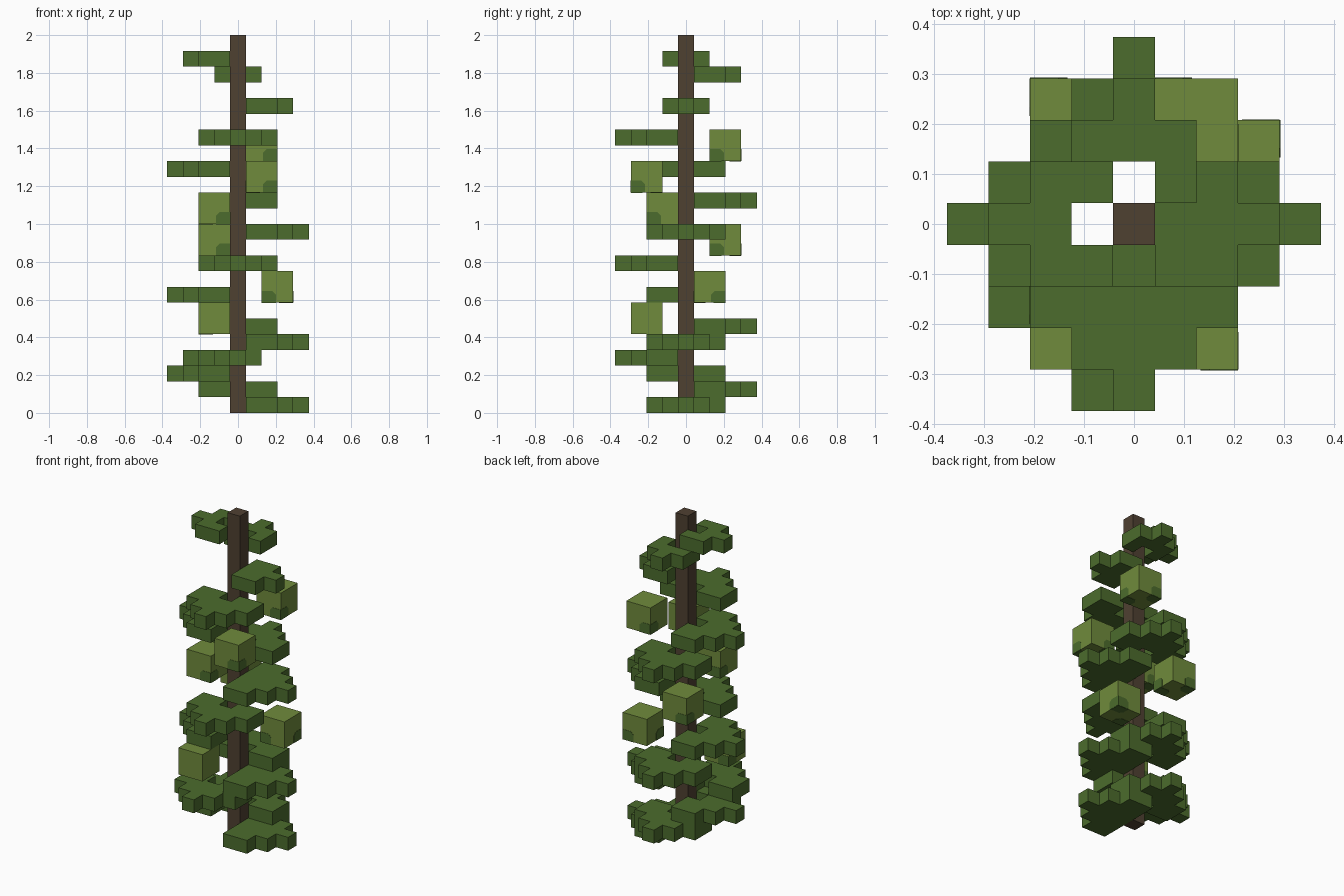
import bpy
import bmesh
import math
from mathutils import Matrix, Vector

cube = bpy.data.objects.get("Cube")
if cube:
    bpy.data.objects.remove(cube, do_unlink=True)

U = 2 / 24  # one block


def material(name, rgb):
    mat = bpy.data.materials.new(name)
    mat.use_nodes = True
    mat.diffuse_color = (*rgb, 1)
    mat.node_tree.nodes["Principled BSDF"].inputs["Base Color"].default_value = (*rgb, 1)
    return mat


bark = material("brown bark", (0.078, 0.052, 0.031))
leaf_green = material("leaf green", (0.072, 0.15, 0.026))
pod_green = material("light pod green", (0.162, 0.258, 0.045))


def finish(name, bm, mat):
    bmesh.ops.recalc_face_normals(bm, faces=bm.faces)
    mesh = bpy.data.meshes.new(name)
    bm.to_mesh(mesh)
    bm.free()
    mesh.materials.append(mat)
    obj = bpy.data.objects.new(name, mesh)
    bpy.context.collection.objects.link(obj)
    return obj


def box(name, low, size, mat):
    bm = bmesh.new()
    bmesh.ops.create_cube(bm, size=1)
    for v in bm.verts:
        v.co = (Vector(low) + (v.co + Vector((0.5, 0.5, 0.5))) * Vector(size)) * U
    return finish(name, bm, mat)


def prism(bm, points, depth):
    """Extrude a flat outline along its normal."""
    face = bm.faces.new([bm.verts.new(p) for p in points])
    ext = bmesh.ops.extrude_face_region(bm, geom=[face])
    top = [g for g in ext["geom"] if isinstance(g, bmesh.types.BMVert)]
    bmesh.ops.translate(bm, verts=top, vec=depth)


def leaf(name, level, quarter, length, shift=0):
    """Stepped leaf, mirrored about its midrib, turned by quarter turns."""
    notched = quarter != 0
    half = [(1.5, 0.5), (0.5, 0.5)] if notched else []
    half.append((0.5, length - 1.5))
    for w in range(length - 2, -1, -1):
        d = length - w + 0.5
        half += [(d, w + 0.5)]
        if w:
            half += [(d, w - 0.5)]
    outline = half + [(d, -w) for d, w in reversed(half)]
    bm = bmesh.new()
    prism(bm, [(d * U, (w + shift) * U, level * U) for d, w in outline], (0, 0, U))
    turn = Matrix.Rotation(quarter * math.pi / 2, 4, "Z")
    bmesh.ops.transform(bm, matrix=turn, verts=bm.verts)
    finish(name, bm, leaf_green)


def patch(name, corner, sx, sy):
    """Thin clipped plates around a lower pod corner."""
    a, b, c, t = 0.9, 0.75, 0.22, 0.02
    shape = [(0, 0), (a, 0), (a, b - c), (a - c, b), (0, b)]
    bm = bmesh.new()
    prism(bm, [(p, 0, q) for p, q in shape], (0, -t, 0))
    prism(bm, [(0, p, q) for p, q in shape], (-t, 0, 0))
    prism(bm, [(p, q, 0) for p, q in shape], (0, 0, -t))
    for v in bm.verts:
        v.co = (Vector(corner) + v.co * Vector((sx, sy, 1))) * U
    finish(name, bm, leaf_green)


# Trunk
box("trunk", (-0.5, -0.5, 0), (1, 1, 24), bark)

# Leaves spiral round the trunk, one direction after another
levels = [0, 1, 2, 3, 4, 5, 7, 9, 11, 13, 15, 17, 19, 21, 22]
for i, level in enumerate(levels):
    leaf(f"leaf_{i + 1}", level, i % 4, 4 if level < 18 else 3,
         -1 if level == 3 else 0)

# Hanging pods: lowest corner in blocks, then the corners carrying a patch
pods = [
    ((-2.5, -3.5, 5), [(0, 1)]),
    ((1.5, 0.5, 7), [(0, 0), (1, 1)]),
    ((-2.5, 1.5, 10), [(1, 0), (0, 1)]),
    ((-2.5, -2.5, 12), [(1, 0), (0, 1)]),
    ((0.5, -3.5, 14), [(1, 0), (0, 1)]),
    ((0.5, 1.5, 16), [(1, 0), (0, 1)]),
]
for i, (low, corners) in enumerate(pods):
    box(f"pod_{i + 1}", low, (2, 2, 2), pod_green)
    for j, (cx, cy) in enumerate(corners):
        corner = (low[0] + 2 * cx, low[1] + 2 * cy, low[2])
        patch(f"pod_{i + 1}_patch_{j + 1}", corner, 1 - 2 * cx, 1 - 2 * cy)
